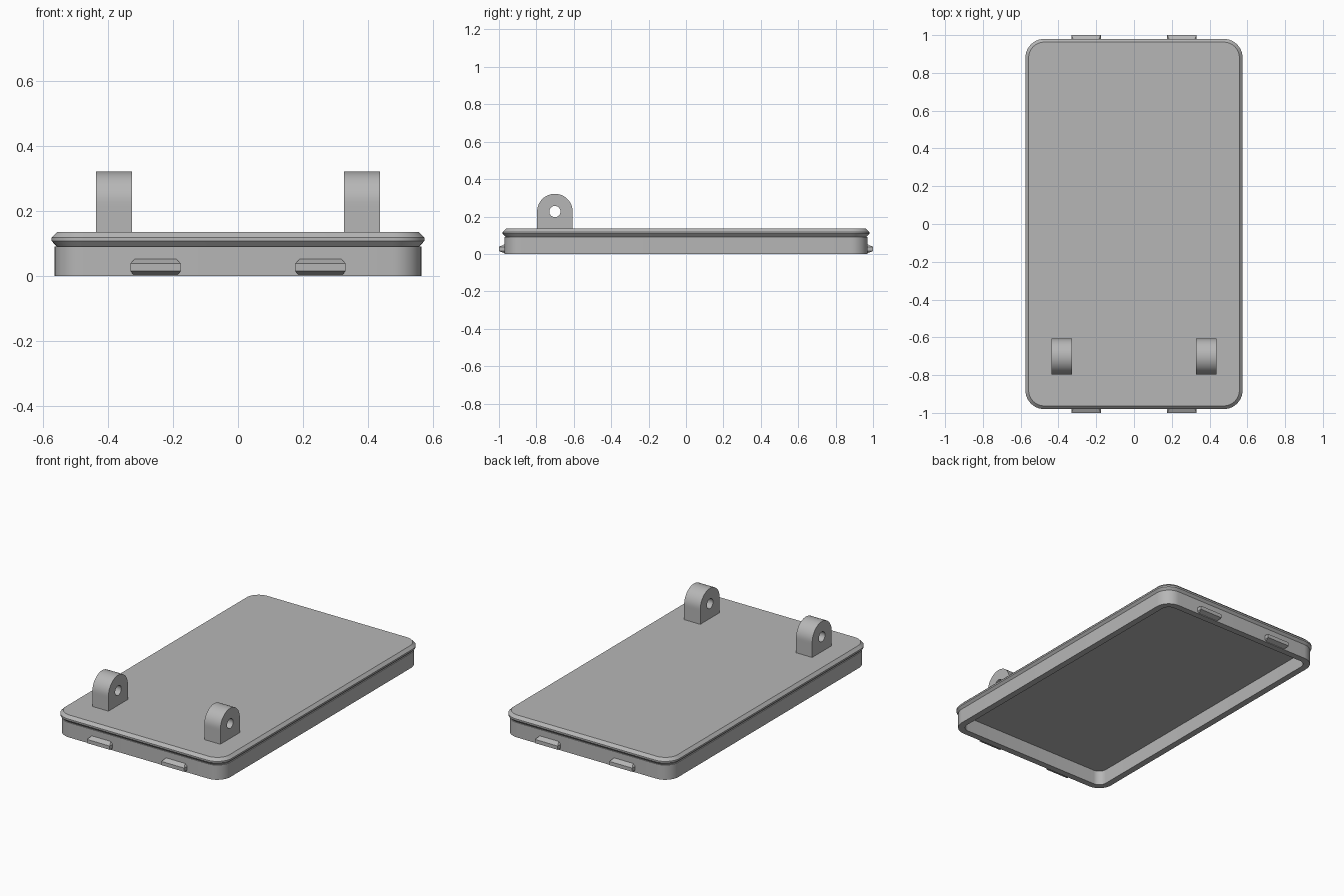
import bpy, bmesh, math

if "Cube" in bpy.data.objects:
    bpy.data.objects.remove(bpy.data.objects["Cube"], do_unlink=True)

GREY = (0.47, 0.47, 0.47, 1.0)
mat = bpy.data.materials.new("plain grey")
mat.use_nodes = True
mat.diffuse_color = GREY
mat.node_tree.nodes["Principled BSDF"].inputs["Base Color"].default_value = GREY


def finish(bm, name):
    """Turn a bmesh into a shaded, coloured object."""
    bmesh.ops.recalc_face_normals(bm, faces=bm.faces)
    mesh = bpy.data.meshes.new(name)
    bm.to_mesh(mesh)
    bm.free()
    mesh.materials.append(mat)
    obj = bpy.data.objects.new(name, mesh)
    bpy.context.collection.objects.link(obj)
    bpy.ops.object.select_all(action="DESELECT")
    obj.select_set(True)
    bpy.context.view_layer.objects.active = obj
    bpy.ops.object.shade_smooth_by_angle(angle=math.radians(30))
    return obj


def loft(rings, name, closed=False):
    """Skin a list of rings, either capped at the ends or joined into a loop."""
    bm = bmesh.new()
    loops = [[bm.verts.new(p) for p in ring] for ring in rings]
    pairs = list(zip(loops, loops[1:]))
    if closed:
        pairs.append((loops[-1], loops[0]))
    else:
        bm.faces.new(loops[0])
        bm.faces.new(loops[-1])
    n = len(loops[0])
    for a, b in pairs:
        for i in range(n):
            j = (i + 1) % n
            bm.faces.new((a[i], a[j], b[j], b[i]))
    return finish(bm, name)


def rounded_rect(inset, z, hx=0.575, hy=0.98, radius=0.1, steps=10):
    """Rounded rectangle at height z, offset inwards from the widest outline."""
    r = radius - inset
    pts = []
    for k, (sx, sy) in enumerate(((1, 1), (-1, 1), (-1, -1), (1, -1))):
        for i in range(steps + 1):
            a = math.radians(90) * (k + i / steps)
            pts.append((sx * (hx - radius) + r * math.cos(a),
                        sy * (hy - radius) + r * math.sin(a), z))
    return pts


# Lid plate with chamfered upper and lower edges
loft([rounded_rect(i, z) for i, z in
      ((0.017, 0.09), (0.0, 0.108), (0.0, 0.118), (0.017, 0.135))], "lid_plate")

# Hollow skirt under the lid
WALL = 0.04
loft([rounded_rect(i, z) for i, z in
      ((0.01, 0.0), (0.01, 0.091), (0.01 + WALL, 0.091), (0.01 + WALL, 0.0))],
     "skirt", closed=True)


# Hinge lugs: round-topped blocks with a pin hole
def lug(x0, x1, name, cy=-0.701, cz=0.2265, r=0.095, hole=0.03, n=48):
    def ring(x, outer):
        pts = []
        for i in range(n):
            a = 2 * math.pi * i / n
            c, s = math.cos(a), math.sin(a)
            d = hole
            if outer:
                d = r if s >= 0 else r / max(abs(c), abs(s))
            pts.append((x, cy + d * c, cz + d * s))
        return pts
    loft([ring(x0, True), ring(x1, True), ring(x1, False), ring(x0, False)],
         name, closed=True)


# Snap tabs: bevelled wedges on both short ends
def tab(cx, side, name):
    wall, tip = 0.96, 1.0
    rows = ((0.056, wall, 0.06), (0.038, wall, 0.078), (0.038, tip, 0.078),
            (0.015, tip, 0.078), (0.015, wall, 0.078), (0.0, wall, 0.065))
    bm = bmesh.new()
    for z, y, half in rows:
        for s in (-1, 1):
            bm.verts.new((cx + s * half, side * y, z))
    bmesh.ops.convex_hull(bm, input=bm.verts)
    bmesh.ops.dissolve_limit(bm, angle_limit=0.01, verts=bm.verts, edges=bm.edges)
    finish(bm, name)


for sx, label in ((1, "left"), (-1, "right")):
    lug(sx * 0.327, sx * 0.437, label + "_hinge_lug")
    for sy, end in ((-1, "front"), (1, "back")):
        tab(sx * 0.254, sy, f"{end}_{label}_snap_tab")
